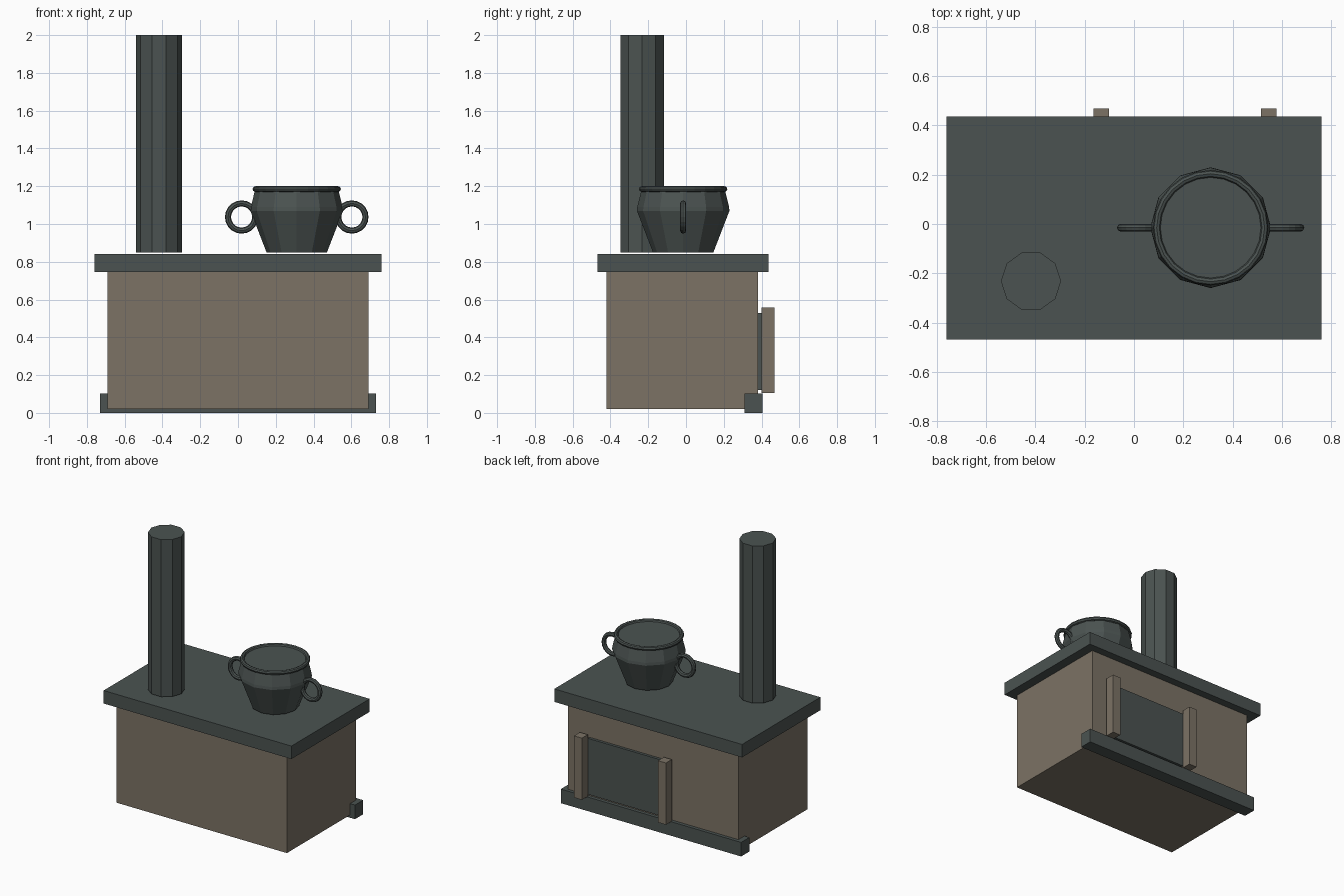
import bpy
import math

default = bpy.data.objects.get("Cube")
if default:
    bpy.data.objects.remove(default, do_unlink=True)


def make_material(name, rgb):
    mat = bpy.data.materials.new(name)
    mat.use_nodes = True
    mat.diffuse_color = (*rgb, 1)
    mat.node_tree.nodes["Principled BSDF"].inputs["Base Color"].default_value = (*rgb, 1)
    return mat


iron = make_material("dark iron", (0.07, 0.086, 0.082))
clay = make_material("brown clay", (0.2, 0.17, 0.13))


def finish(obj, name, mat):
    obj.name = name
    obj.data.name = name
    obj.data.materials.append(mat)
    return obj


def box(name, mat, x, y, z):
    """Box from its (low, high) extents on each axis."""
    spans = (x, y, z)
    bpy.ops.mesh.primitive_cube_add(size=1, location=[(a + b) / 2 for a, b in spans])
    obj = bpy.context.object
    obj.scale = [b - a for a, b in spans]
    bpy.ops.object.transform_apply(location=False, rotation=False, scale=True)
    return finish(obj, name, mat)


def lathe(name, mat, centre, profile, sides):
    """Closed solid of revolution from (radius, height) points."""
    turns = [i * math.tau / sides for i in range(sides)]
    verts = [(r * math.cos(t), r * math.sin(t), z) for r, z in profile for t in turns]
    faces = [list(range(sides))[::-1]]
    for k in range(len(profile) - 1):
        a, b = k * sides, (k + 1) * sides
        for i in range(sides):
            j = (i + 1) % sides
            faces.append((a + i, a + j, b + j, b + i))
    faces.append([len(verts) - sides + i for i in range(sides)])
    mesh = bpy.data.meshes.new(name)
    mesh.from_pydata(verts, [], faces)
    obj = bpy.data.objects.new(name, mesh)
    obj.location = (*centre, 0)
    bpy.context.collection.objects.link(obj)
    return finish(obj, name, mat)


def ring(name, mat, location, major, minor, segments, tilt=0):
    bpy.ops.mesh.primitive_torus_add(
        location=location, rotation=(tilt, 0, 0), major_radius=major,
        minor_radius=minor, major_segments=segments, minor_segments=8)
    return finish(bpy.context.object, name, mat)


# Stove body, worktop and hearth step
box("stove_body", clay, (-0.69, 0.69), (-0.42, 0.38), (0.02, 0.745))
box("worktop", iron, (-0.76, 0.76), (-0.468, 0.437), (0.745, 0.84))
box("hearth_step", iron, (-0.73, 0.73), (0.31, 0.405), (0, 0.103))

# Firebox door between two posts
box("firebox_door", iron, (-0.1, 0.515), (0.375, 0.4), (0.12, 0.53))
for side, x in (("right", -0.133), ("left", 0.547)):
    box(side + "_door_post", clay, (x - 0.032, x + 0.032), (0.4, 0.468), (0.105, 0.557))

# Chimney pipe
lathe("chimney", iron, (-0.418, -0.232), [(0.122, 0.85), (0.122, 2.0)], 10)

# Cooking pot with rim and two ring handles
px, py = 0.311, -0.015
lathe("pot", iron, (px, py),
      [(0.16, 0.85), (0.245, 1.07), (0.243, 1.09), (0.222, 1.175), (0.22, 1.185)], 12)
ring("pot_rim", iron, (px, py, 1.185), 0.219, 0.015, 24)
for side, sign in (("right", -1), ("left", 1)):
    ring(side + "_pot_handle", iron, (px + sign * 0.292, py, 1.037),
         0.072, 0.016, 20, math.pi / 2)
